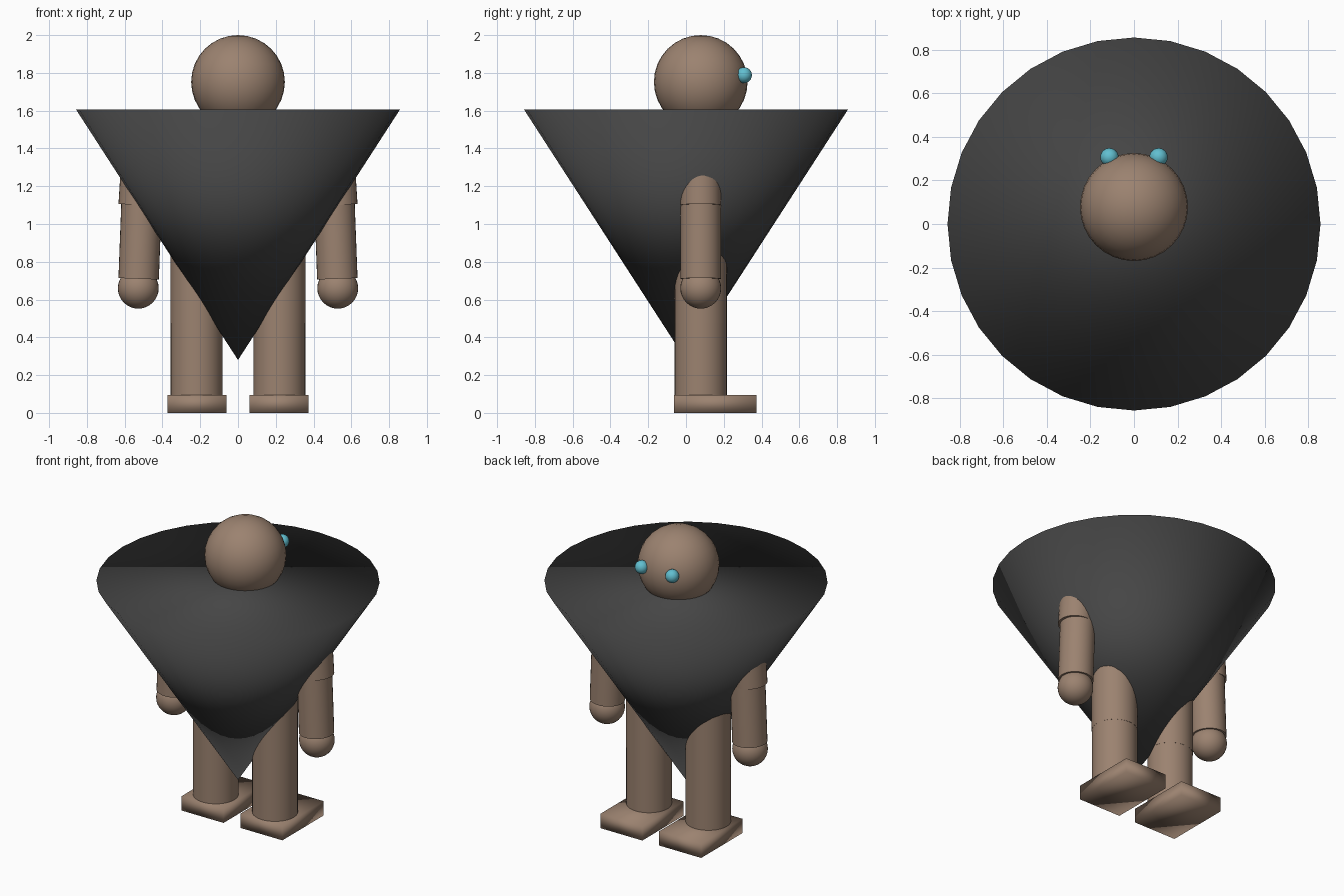
import bpy
from mathutils import Vector

if "Cube" in bpy.data.objects:
    bpy.data.objects.remove(bpy.data.objects["Cube"])


def material(name, rgb):
    m = bpy.data.materials.new(name)
    m.diffuse_color = (*rgb, 1.0)
    m.use_nodes = True
    m.node_tree.nodes["Principled BSDF"].inputs["Base Color"].default_value = m.diffuse_color
    return m


SKIN = material("warm_brown", (0.33, 0.225, 0.162))
CLOTH = material("charcoal", (0.06, 0.06, 0.06))
EYE = material("sky_blue", (0.12, 0.52, 0.63))
Y = 0.078  # depth line shared by head and limbs


def finish(name, mat):
    ob = bpy.context.object
    ob.name = name
    ob.data.materials.append(mat)
    bpy.ops.object.shade_smooth()
    return ob


def ball(name, loc, r, mat, seg=32, rings=16):
    bpy.ops.mesh.primitive_uv_sphere_add(segments=seg, ring_count=rings, radius=r, location=loc)
    return finish(name, mat)


def limb(name, a, b, r):
    a, b = Vector(a), Vector(b)
    d = b - a
    bpy.ops.mesh.primitive_cylinder_add(vertices=32, radius=r, depth=d.length, location=(a + b) / 2)
    bpy.context.object.rotation_euler = d.to_track_quat('Z', 'Y').to_euler()
    ob = finish(name, SKIN)
    bpy.ops.object.shade_smooth_by_angle()
    return ob


# Inverted cone torso, smooth all over including its lid
bpy.ops.mesh.primitive_cone_add(vertices=32, radius1=0, radius2=0.857, depth=1.325,
                                location=(0, 0, 0.9425))
finish("torso", CLOTH)

# Head
ball("head", (0, Y, 1.752), 0.248, SKIN)

for side, s in (("left", -1), ("right", 1)):
    # Eyes on the +y face of the head
    ball(side + "_eye", (s * 0.113, 0.307, 1.788), 0.042, EYE, 24, 12)

    # Arm: shoulder piece, forearm, round hand
    limb(side + "_upper_arm", (s * 0.525, Y, 1.10), (s * 0.505, Y, 1.42), 0.108)
    limb(side + "_forearm", (s * 0.526, Y, 0.71), (s * 0.511, Y, 1.105), 0.107)
    ball(side + "_hand", (s * 0.528, Y, 0.66), 0.108, SKIN)

    # Leg: thigh, shin, flat foot
    limb(side + "_thigh", (s * 0.219, Y, 0.475), (s * 0.219, Y, 0.95), 0.139)
    limb(side + "_shin", (s * 0.219, Y, 0.09), (s * 0.219, Y, 0.475), 0.138)
    bpy.ops.mesh.primitive_cube_add(size=1, location=(s * 0.2175, 0.154, 0.0475))
    bpy.context.object.scale = (0.311, 0.436, 0.095)
    bpy.ops.object.transform_apply(location=False, rotation=False, scale=True)
    finish(side + "_foot", SKIN)
